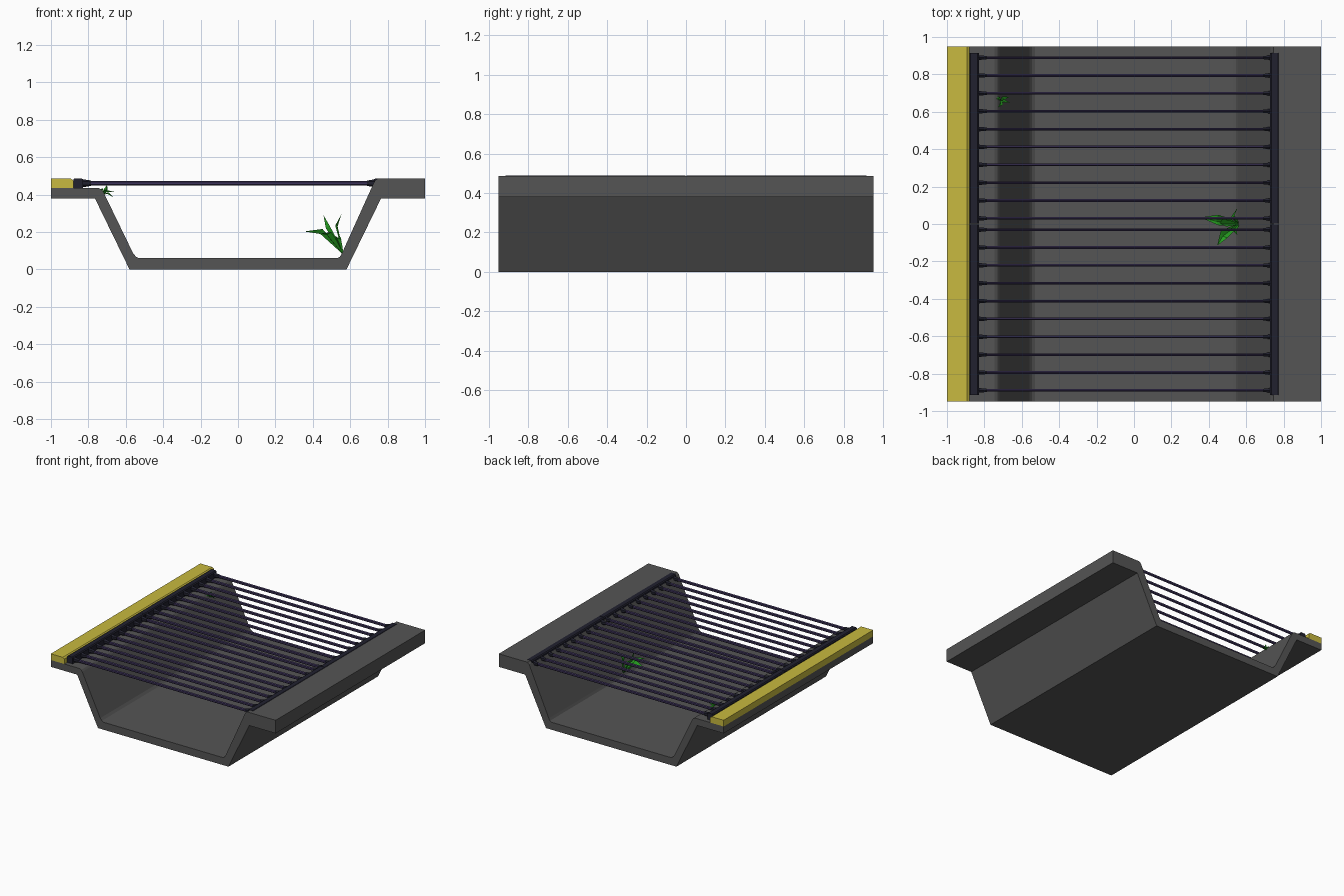
import bpy, bmesh
from math import cos, sin, pi
from mathutils import Vector

if "Cube" in bpy.data.objects:
    bpy.data.objects.remove(bpy.data.objects["Cube"])


def material(name, rgb):
    m = bpy.data.materials.new(name)
    m.diffuse_color = (*rgb, 1)
    m.use_nodes = True
    m.node_tree.nodes["Principled BSDF"].inputs["Base Color"].default_value = m.diffuse_color
    return m


CONCRETE = material("concrete", (0.09, 0.09, 0.09))
YELLOW = material("yellow_paint", (0.58, 0.49, 0.05))
RAIL = material("dark_iron", (0.015, 0.015, 0.028))
BAR = material("violet_iron", (0.045, 0.032, 0.1))
GREEN = material("leaf", (0.02, 0.36, 0.015))


def finish(name, bm, mat):
    bmesh.ops.recalc_face_normals(bm, faces=bm.faces)
    me = bpy.data.meshes.new(name)
    bm.to_mesh(me)
    bm.free()
    me.materials.append(mat)
    ob = bpy.data.objects.new(name, me)
    bpy.context.collection.objects.link(ob)
    return ob


def loft(bm, rings):
    """Skin closed rings of points and cap both ends."""
    vs = [[bm.verts.new(p) for p in r] for r in rings]
    n = len(vs[0])
    for a, b in zip(vs, vs[1:]):
        for i in range(n):
            bm.faces.new((a[i], a[(i + 1) % n], b[(i + 1) % n], b[i]))
    bm.faces.new(vs[0])
    bm.faces.new(vs[-1])


def extrude_y(name, profile, y0, y1, mat):
    bm = bmesh.new()
    loft(bm, [[(x, y, z) for x, z in profile] for y in (y0, y1)])
    return finish(name, bm, mat)


# Concrete drainage channel
extrude_y("channel", [
    (-1, 0.38), (-0.765, 0.38), (-0.58, 0), (0.58, 0), (0.765, 0.38), (1, 0.38),
    (1, 0.485), (0.745, 0.485), (0.73, 0.472), (0.555, 0.085), (0.545, 0.068),
    (0.53, 0.06), (-0.53, 0.06), (-0.545, 0.068), (-0.56, 0.085),
    (-0.72, 0.415), (-0.73, 0.428), (-0.745, 0.435), (-1, 0.435)],
    -0.95, 0.95, CONCRETE)

# Painted curb strip
extrude_y("yellow_curb", [(-1, 0.435), (-0.88, 0.435), (-0.88, 0.475),
                          (-0.893, 0.485), (-1, 0.485)], -0.95, 0.95, YELLOW)


# Grate halves: two chamfered rails and ten bars each
def rail(name, x0, x1, y0, y1):
    c = 0.007
    extrude_y(name, [(x0, 0.435), (x1, 0.435), (x1, 0.4875 - c), (x1 - c, 0.4875),
                     (x0 + c, 0.4875), (x0, 0.4875 - c)], y0, y1, RAIL)


def bar_ring(x, y, hy, hz):
    return [(x, y + hy * cos(i * pi / 3 + pi / 6), 0.461 + hz * sin(i * pi / 3 + pi / 6))
            for i in range(6)]


for side, s in (("back", 1), ("front", -1)):
    y0, y1 = sorted((s * 0.002, s * 0.914))
    rail("left_rail_" + side, -0.88, -0.83, y0, y1)
    rail("right_rail_" + side, 0.728, 0.778, y0, y1)
    bars, sockets = bmesh.new(), bmesh.new()
    for i in range(10):
        y = s * (0.03 + i * 0.0955)
        loft(bars, [bar_ring(x, y, 0.008, 0.013) for x in (-0.835, 0.735)])
        for xa, xb, xc in ((-0.832, -0.815, -0.785), (0.73, 0.72, 0.69)):
            loft(sockets, [bar_ring(xa, y, 0.014, 0.022), bar_ring(xb, y, 0.013, 0.019),
                           bar_ring(xc, y, 0.0095, 0.0145)])
    finish("grate_bars_" + side, bars, BAR)
    finish("bar_sockets_" + side, sockets, RAIL)


# Weeds: folded pointed leaves from a common root
def leaf(bm, root, mid, tip, width):
    root, mid, tip = Vector(root), Vector(mid), Vector(tip)
    d = tip - root
    side = d.cross(Vector((0.25, 0.35, 1))).normalized()
    drop = side.cross(d).normalized() * width * 0.35
    if drop.z < 0:
        drop = -drop
    low = root.lerp(mid, 0.55)
    stations = [(root, 0.12), (low, 0.7), (mid, 1.0)]
    rows = []
    for p, k in stations:
        w = side * width * k * 0.5
        rows.append([bm.verts.new(q) for q in (p - w + drop * k, p, p + w + drop * k)])
    end = bm.verts.new(tip)
    for a, b in zip(rows, rows[1:]):
        for i in (0, 1):
            bm.faces.new((a[i], a[i + 1], b[i + 1], b[i]))
    for i in (0, 1):
        bm.faces.new((rows[-1][i], rows[-1][i + 1], end))


def plant(name, root, leaves):
    bm = bmesh.new()
    for mid, tip, w in leaves:
        leaf(bm, root, mid, tip, w)
    finish(name, bm, GREEN)


plant("large_weed", (0.562, 0, 0.08), [
    ((0.44, 0.015, 0.19), (0.355, 0.035, 0.203), 0.06),
    ((0.475, -0.065, 0.185), (0.445, -0.115, 0.19), 0.05),
    ((0.47, 0.0, 0.22), (0.457, 0.005, 0.29), 0.045),
    ((0.52, 0.04, 0.235), (0.553, 0.085, 0.295), 0.03),
    ((0.53, -0.035, 0.17), (0.553, -0.06, 0.16), 0.03),
])
plant("small_weed", (-0.715, 0.66, 0.4), [
    ((-0.70, 0.655, 0.415), (-0.662, 0.65, 0.415), 0.02),
    ((-0.70, 0.67, 0.405), (-0.665, 0.68, 0.385), 0.02),
    ((-0.705, 0.66, 0.43), (-0.70, 0.662, 0.45), 0.02),
    ((-0.725, 0.67, 0.425), (-0.745, 0.675, 0.43), 0.018),
    ((-0.71, 0.64, 0.42), (-0.725, 0.625, 0.425), 0.018),
])
